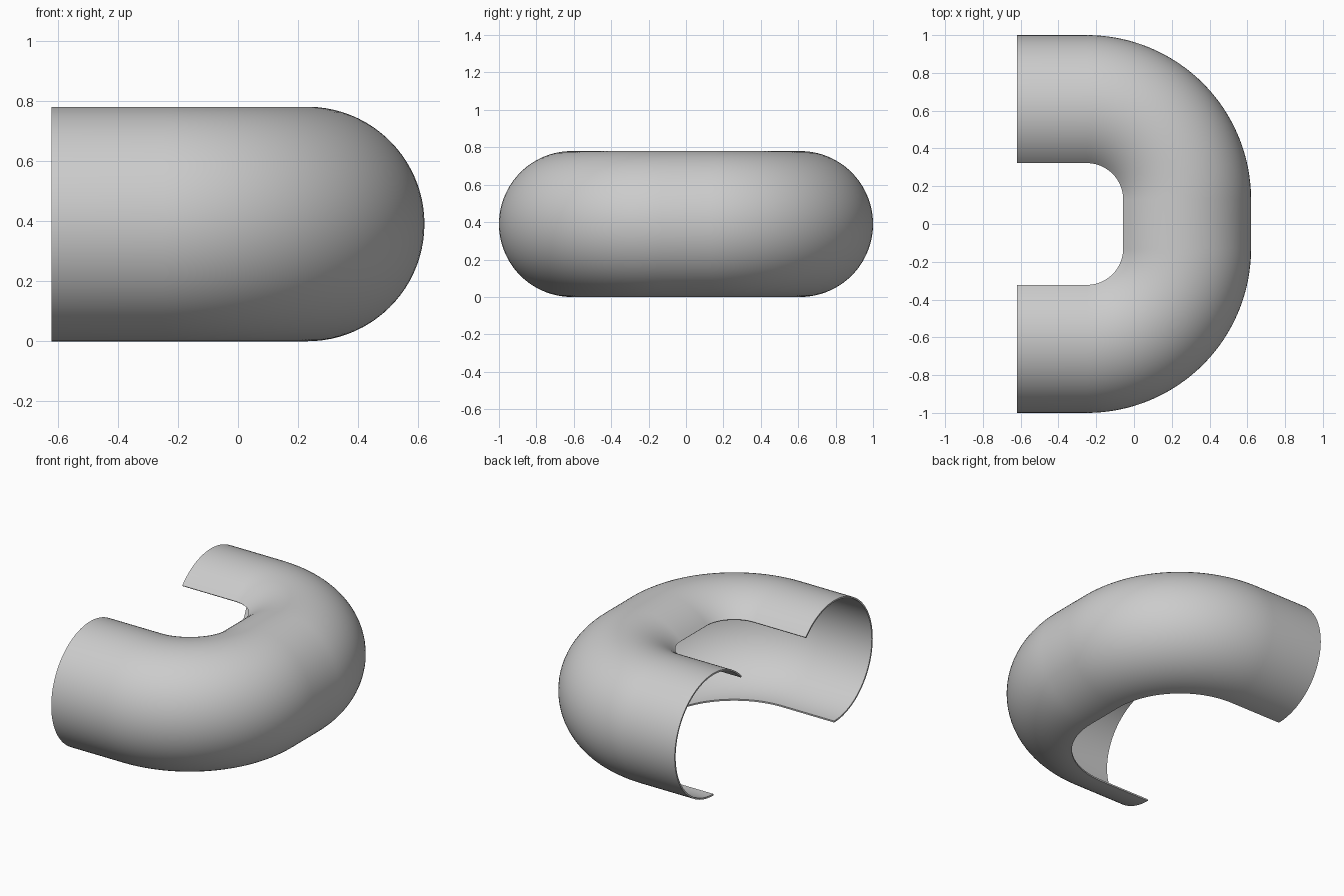
import bpy
import bmesh
from math import sin, cos, pi, radians

cube = bpy.data.objects.get("Cube")
if cube:
    bpy.data.objects.remove(cube, do_unlink=True)

TUBE = 0.39          # outer radius of the half-open tube
BEND = 0.48          # centre-line radius of each corner
BEND_X, BEND_Y = -0.25, 0.13
END_X = -0.62
WALL = 0.01
LIP = radians(137.5)   # upper lip, past the crest toward the inside
BOTTOM = radians(-90)  # lower lip, under the tube
ARC_STEPS, BEND_STEPS = 56, 32

# Plain grey shell
grey = bpy.data.materials.new("grey")
grey.use_nodes = True
grey.diffuse_color = (0.6, 0.6, 0.6, 1)
grey.node_tree.nodes["Principled BSDF"].inputs["Base Color"].default_value = grey.diffuse_color


def section(bm, x, y, heading):
    """One open arc; heading is the outward direction in plan."""
    ring = []
    for i in range(ARC_STEPS + 1):
        a = BOTTOM + (LIP - BOTTOM) * i / ARC_STEPS
        out = TUBE * cos(a)
        ring.append(bm.verts.new((x + out * cos(heading),
                                  y + out * sin(heading),
                                  TUBE + TUBE * sin(a))))
    return ring


# U-shaped path: straight leg, corner, short straight, corner, straight leg
stations = [(END_X, -BEND_Y - BEND, -pi / 2)]
for side in (-1, 1):
    for i in range(BEND_STEPS + 1):
        t = pi / 2 * i / BEND_STEPS
        h = t - pi / 2 if side < 0 else t
        stations.append((BEND_X + BEND * cos(h), side * BEND_Y + BEND * sin(h), h))
stations.append((END_X, BEND_Y + BEND, pi / 2))

# Skin neighbouring sections
bm = bmesh.new()
rings = [section(bm, *s) for s in stations]
for r0, r1 in zip(rings, rings[1:]):
    for i in range(ARC_STEPS):
        bm.faces.new((r0[i], r1[i], r1[i + 1], r0[i + 1]))
mesh = bpy.data.meshes.new("curved_shell")
bm.to_mesh(mesh)
bm.free()
mesh.materials.append(grey)
shell = bpy.data.objects.new("curved_shell", mesh)
bpy.context.collection.objects.link(shell)

# Thin wall, grown inward from the outer skin
wall = shell.modifiers.new("wall", "SOLIDIFY")
wall.thickness = WALL
wall.offset = -1

bpy.context.view_layer.objects.active = shell
shell.select_set(True)
bpy.ops.object.modifier_apply(modifier=wall.name)
bpy.ops.object.shade_smooth_by_angle(angle=radians(35))
